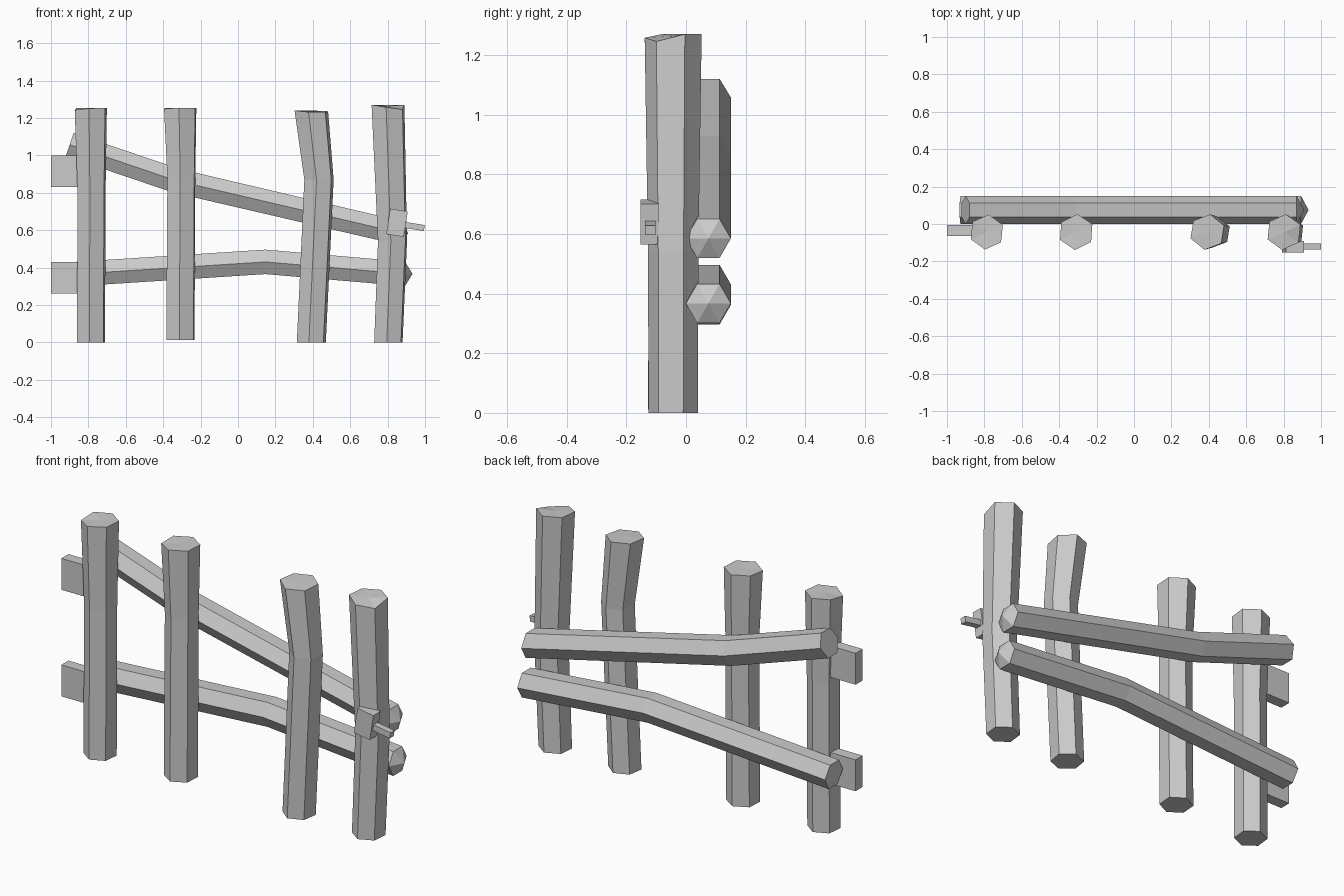
import bpy
import bmesh
from math import cos, sin, radians, atan2
from mathutils import Vector, Matrix

if "Cube" in bpy.data.objects:
    bpy.data.objects.remove(bpy.data.objects["Cube"], do_unlink=True)

grey = bpy.data.materials.new("weathered grey")
grey.use_nodes = True
COLOUR = (0.6, 0.6, 0.6, 1)
grey.diffuse_color = COLOUR
grey.node_tree.nodes["Principled BSDF"].inputs["Base Color"].default_value = COLOUR


def finish(bm, name):
    bmesh.ops.recalc_face_normals(bm, faces=bm.faces)
    mesh = bpy.data.meshes.new(name)
    bm.to_mesh(mesh)
    bm.free()
    mesh.materials.append(grey)
    obj = bpy.data.objects.new(name, mesh)
    bpy.context.collection.objects.link(obj)
    return obj


def skin(bm, rings, tip=None):
    """Join six-sided rings; close the start flat and the end flat or to a tip."""
    loops = [[bm.verts.new(p) for p in ring] for ring in rings]
    for a, b in zip(loops, loops[1:]):
        for i in range(6):
            j = (i + 1) % 6
            bm.faces.new((a[i], a[j], b[j], b[i]))
    bm.faces.new(loops[0])
    last = loops[-1]
    t = bm.verts.new(tip)
    for i in range(6):
        bm.faces.new((last[i], last[(i + 1) % 6], t))


def post(name, sections, turn, dips, y=-0.043):
    """Upright log: sections are (x, z, radius); dips lower the top corners."""
    rings = []
    for x, z, r in sections:
        angles = [radians(turn + 60 * i) for i in range(6)]
        rings.append([Vector((x + r * cos(a), y + r * sin(a), z)) for a in angles])
    for p, d in zip(rings[-1], dips):
        p.z -= d
    tip = sum(rings[-1], Vector()) / 6
    bm = bmesh.new()
    skin(bm, rings, tip)
    return finish(bm, name)


def rail(name, path, tip_length, r=0.0755, y=0.075):
    """Bent log along (x, z) points with a pointed right end."""
    pts = [Vector((x, y, z)) for x, z in path]
    rings = []
    for i, p in enumerate(pts):
        d = (pts[min(i + 1, len(pts) - 1)] - pts[max(i - 1, 0)]).normalized()
        if i == len(pts) - 1:
            d = Vector((1, 0, 0))
        up = Vector((-d.z, 0, d.x))
        rings.append([p + r * (Vector((0, cos(a), 0)) + up * sin(a))
                      for a in (radians(60 * k) for k in range(6))])
    bm = bmesh.new()
    skin(bm, rings, pts[-1] + Vector((tip_length, 0, 0)))
    return finish(bm, name)


def board(name, centre, size, tilt=0):
    bm = bmesh.new()
    bmesh.ops.create_cube(bm, size=1)
    m = (Matrix.Translation(centre) @ Matrix.Rotation(radians(tilt), 4, 'Y')
         @ Matrix.Diagonal((*size, 1)))
    bmesh.ops.transform(bm, matrix=m, verts=bm.verts)
    return finish(bm, name)


# Four leaning posts, flared at the top
post("post_far_right", [(-0.786, 0, 0.082), (-0.783, 0.8, 0.082), (-0.787, 1.255, 0.094)],
     24, (0, 0, 0, 0.012, 0.004, 0))
post("post_mid_right", [(-0.308, 0.012, 0.084), (-0.303, 0.88, 0.083), (-0.309, 1.255, 0.096)],
     26, (0, 0, 0, 0.006, 0, 0))
post("post_mid_left", [(0.392, 0, 0.083), (0.433, 0.87, 0.084), (0.392, 1.24, 0.096)],
     21, (0.004, 0, 0, 0, 0.008, 0.008))
post("post_far_left", [(0.804, 0, 0.083), (0.826, 0.54, 0.085), (0.802, 1.27, 0.096)],
     24, (0, 0, 0, 0, 0.012, 0.024))

# Two bent rails behind the posts
rail("upper_rail", [(-0.9, 1.058), (-0.33, 0.865), (0.87, 0.585)], 0.04)
rail("lower_rail", [(-0.928, 0.362), (0.147, 0.431), (0.893, 0.367)], 0.04)

# Broken board ends beside the far right post
for label, z in (("upper", 0.915), ("lower", 0.345)):
    board(label + "_board_end", (-0.9, -0.035, z), (0.2, 0.06, 0.168))

# Tilted plate and peg on the far left post
board("latch_plate", (0.85, -0.122, 0.64), (0.095, 0.06, 0.138), 9)
board("latch_peg", (0.932, -0.12, 0.622), (0.13, 0.034, 0.032), 9)
